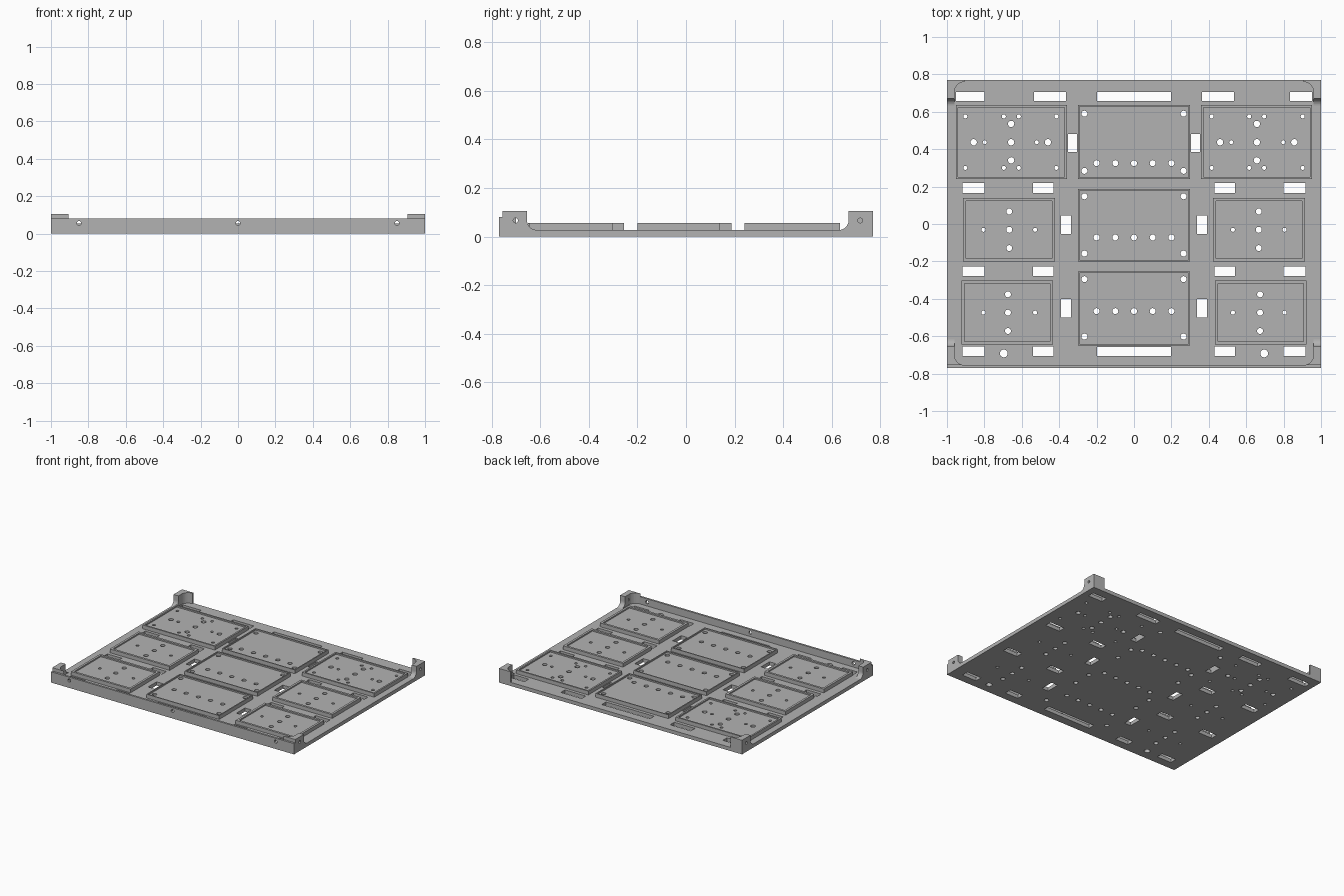
import bpy, bmesh, math

if "Cube" in bpy.data.objects:
    bpy.data.objects.remove(bpy.data.objects["Cube"], do_unlink=True)

BASE, PAD, TALL = 0.027, 0.055, 0.105
HX, HY = 1.0, 0.77
WALL_IN, FRONT_IN = 0.96, -0.755

grey = bpy.data.materials.new("satin grey")
grey.use_nodes = True
grey.diffuse_color = (0.45, 0.45, 0.45, 1)
grey.node_tree.nodes["Principled BSDF"].inputs["Base Color"].default_value = grey.diffuse_color


def finish(name, bm):
    bmesh.ops.recalc_face_normals(bm, faces=bm.faces)
    mesh = bpy.data.meshes.new(name)
    bm.to_mesh(mesh)
    bm.free()
    mesh.materials.append(grey)
    ob = bpy.data.objects.new(name, mesh)
    bpy.context.collection.objects.link(ob)
    return ob


def prism(bm, points, offset):
    """Extrude a closed 3D outline along an offset."""
    face = bm.faces.new([bm.verts.new(p) for p in points])
    out = bmesh.ops.extrude_face_region(bm, geom=[face], use_keep_orig=True)
    verts = [g for g in out["geom"] if isinstance(g, bmesh.types.BMVert)]
    bmesh.ops.translate(bm, vec=offset, verts=verts)


def box(bm, x0, x1, y0, y1, z0, z1):
    prism(bm, [(x0, y0, z0), (x1, y0, z0), (x1, y1, z0), (x0, y1, z0)], (0, 0, z1 - z0))


def arc(cx, cy, r, a0, a1, n=8):
    return [(cx + r * math.cos(math.radians(a0 + (a1 - a0) * i / n)),
             cy + r * math.sin(math.radians(a0 + (a1 - a0) * i / n))) for i in range(n + 1)]


def circle(r, n=20):
    return [(r * math.cos(math.tau * i / n), r * math.sin(math.tau * i / n)) for i in range(n)]


def cut(ob, cutter):
    mod = ob.modifiers.new("holes", "BOOLEAN")
    mod.operation, mod.solver, mod.object = "DIFFERENCE", "EXACT", cutter


# Slots and drilled holes, all gathered in one cutter
cutter_bm = bmesh.new()


def slot(x0, x1, y0, y1):
    box(cutter_bm, x0, x1, y0, y1, -0.1, 0.2)


def drill(x, y, r):
    prism(cutter_bm, [(x + a, y + b, -0.1) for a, b in circle(r)], (0, 0, 0.3))


for y0 in (-0.707, 0.658):
    slot(-0.198, 0.198, y0, y0 + 0.049)
slot(-0.953, -0.798, 0.658, 0.707)
slot(0.835, 0.953, 0.658, 0.707)
for s in (-1, 1):
    def mirrored_slot(x0, x1, y0, y1):
        slot(min(s * x0, s * x1), max(s * x0, s * x1), y0, y1)

    mirrored_slot(0.364, 0.535, 0.658, 0.707)
    for y0 in (0.167, -0.278, -0.707):
        mirrored_slot(0.43, 0.54, y0, y0 + 0.052)
        mirrored_slot(0.798, 0.917, y0, y0 + 0.052)
    mirrored_slot(0.305, 0.354, 0.385, 0.48)
    for y0 in (-0.054, -0.5):
        mirrored_slot(0.337, 0.39, y0, y0 + 0.1)
    drill(s * 0.696, -0.692, 0.021)

    # Holes of the rear side pads
    for y in (0.30, 0.575):
        for x in (0.415, 0.616, 0.696, 0.902):
            drill(s * x, y, 0.011)
    for x in (0.52, 0.798):
        drill(s * x, 0.437, 0.011)
    for x, y in ((0.46, 0.437), (0.857, 0.437), (0.657, 0.437), (0.657, 0.535), (0.657, 0.34)):
        drill(s * x, y, 0.017)
    # Holes of the middle and front side pads
    for x, y in ((0.667, -0.031), (0.674, -0.474)):
        for dy in (-0.098, 0, 0.098):
            drill(s * x, y + dy, 0.016)
        for sx in (0.529, 0.805):
            drill(s * sx, y, 0.011)
    # Corner holes of the centre pads
    for y in (0.59, 0.284, 0.148, -0.158, -0.295, -0.602):
        drill(s * 0.265, y, 0.016)
for y in (0.325, -0.072, -0.466):
    for i in range(-2, 3):
        drill(i * 0.1, y, 0.016)
plate_cutter = finish("plate_hole_cutter", cutter_bm)

# Cross-drilled screw holes in the walls
bm = bmesh.new()
for x in (-0.85, 0, 0.85):
    prism(bm, [(x + a, -0.85, 0.055 + b) for a, b in circle(0.012)], (0, 0.13, 0))
for y in (-0.702, 0.718):
    for x in (-1.1, 0.93):
        prism(bm, [(x, y + a, 0.066 + b) for a, b in circle(0.01)], (0.17, 0, 0))
wall_cutter = finish("wall_hole_cutter", bm)
for c in (plate_cutter, wall_cutter):
    c.hide_render = True
    c.hide_viewport = True
    c.display_type = "WIRE"

# Base plate and front wall
bm = bmesh.new()
box(bm, -HX, HX, FRONT_IN, HY, 0, BASE)
cut(finish("base_plate", bm), plate_cutter)
bm = bmesh.new()
box(bm, -HX, HX, -HY, FRONT_IN, 0, 0.08)
cut(finish("front_wall", bm), wall_cutter)


def pad(name, x0, x1, y0, y1, rim):
    """Raised tray with a shallow recessed floor."""
    b = bmesh.new()
    box(b, x0, x1, y0, y1, BASE, PAD)
    bmesh.ops.recalc_face_normals(b, faces=b.faces)
    top = [f for f in b.faces if f.normal.z > 0.9]
    bmesh.ops.inset_individual(b, faces=top, thickness=rim)
    bmesh.ops.inset_individual(b, faces=top, thickness=0, depth=-0.01)
    cut(finish(name, b), plate_cutter)


for row, y0, y1 in (("rear", 0.24, 0.635), ("middle", -0.2, 0.188), ("front", -0.65, -0.255)):
    pad(row + "_centre_pad", -0.3, 0.3, y0, y1, 0.011)

for side, s in (("left", 1), ("right", -1)):
    for row, x0, x1, y0, y1, rim in (("rear", 0.359, 0.953, 0.24, 0.635, 0.017),
                                     ("middle", 0.422, 0.915, -0.2, 0.138, 0.023),
                                     ("front", 0.433, 0.922, -0.645, -0.303, 0.023)):
        pad(f"{row}_{side}_pad", min(s * x0, s * x1), max(s * x0, s * x1), y0, y1, rim)

    # Side webs: upright ears blending into the plate with a fillet
    front_ear = [(FRONT_IN, BASE), (FRONT_IN, TALL), (-0.655, TALL)] + arc(-0.615, BASE + 0.04, 0.04, 180, 270)
    rear_ear = [(HY, BASE), (HY, TALL), (0.67, TALL)] + arc(0.63, BASE + 0.04, 0.04, 0, -90)
    # Rounded inside corners joining each ear to its end wall
    front_corner = [(WALL_IN, FRONT_IN)] + arc(0.905, -0.7, 0.055, -90, 0)
    rear_corner = [(WALL_IN, HY), (0.905, HY)] + arc(0.905, 0.705, 0.055, 90, 0)
    for end, ear, corner in (("front", front_ear, front_corner), ("rear", rear_ear, rear_corner)):
        bm = bmesh.new()
        prism(bm, [(s * WALL_IN, y, z) for y, z in ear], (s * (HX - WALL_IN), 0, 0))
        cut(finish(f"{end}_{side}_ear", bm), wall_cutter)
        bm = bmesh.new()
        prism(bm, [(s * x, y, BASE) for x, y in corner], (0, 0, TALL - BASE))
        finish(f"{end}_{side}_corner", bm)
